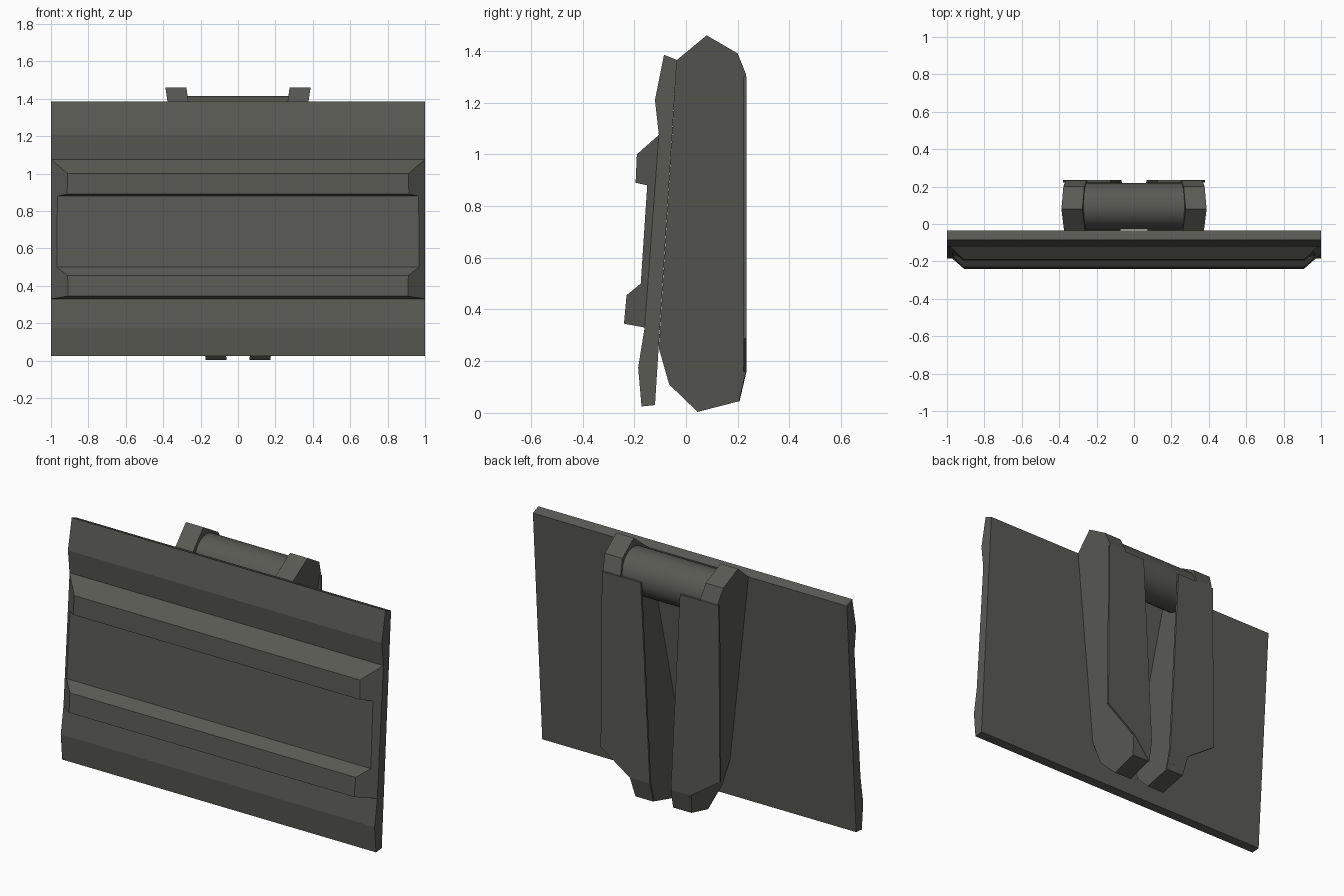
import bpy
import bmesh
import math
from mathutils import Matrix

cube = bpy.data.objects.get("Cube")
if cube:
    bpy.data.objects.remove(cube)

grey = bpy.data.materials.new("dark warm grey")
grey.use_nodes = True
grey.diffuse_color = (0.1, 0.1, 0.088, 1)
grey.node_tree.nodes["Principled BSDF"].inputs["Base Color"].default_value = grey.diffuse_color


def finish(name, bm):
    bmesh.ops.recalc_face_normals(bm, faces=bm.faces)
    mesh = bpy.data.meshes.new(name)
    bm.to_mesh(mesh)
    bm.free()
    mesh.materials.append(grey)
    obj = bpy.data.objects.new(name, mesh)
    bpy.context.collection.objects.link(obj)
    return obj


def loft(name, ring_a, ring_b):
    """Closed solid between two matching outlines."""
    bm = bmesh.new()
    a = [bm.verts.new(p) for p in ring_a]
    b = [bm.verts.new(p) for p in ring_b]
    bm.faces.new(a)
    bm.faces.new(b[::-1])
    for i in range(len(a)):
        j = (i + 1) % len(a)
        bm.faces.new((a[i], b[i], b[j], a[j]))
    return finish(name, bm)


def side_loft(name, profile, x_a, x_b):
    """Side profile (y, z) spanned between two x rules."""
    return loft(name, [(x_a(y, z), y, z) for y, z in profile],
                [(x_b(y, z), y, z) for y, z in profile])


# Leaning front panel
panel = [(-0.035, 1.365), (-0.085, 1.385), (-0.12, 1.21), (-0.105, 1.075),
         (-0.16, 0.33), (-0.185, 0.175), (-0.172, 0.025), (-0.12, 0.03)]
side_loft("front_panel", panel, lambda y, z: -1, lambda y, z: 1)


# Raised ribs and middle field, with ends that slope in as they rise
def rib_end(y, z):
    base = -0.105 - (1.075 - z) * 0.074
    return 1 - 1.13 * max(0, base - y)


ribs = [(-0.105, 1.075), (-0.19, 1.0), (-0.195, 0.89), (-0.15, 0.88),
        (-0.175, 0.5), (-0.23, 0.455), (-0.24, 0.345), (-0.16, 0.33)]
side_loft("raised_ribs", ribs, lambda y, z: -rib_end(y, z), rib_end)

# Bracket arms that converge downwards, each with a thin back flange
arm = [(-0.035, 1.365), (0.08, 1.46), (0.2, 1.39), (0.232, 1.31), (0.232, 0.16),
       (0.205, 0.045), (0.045, 0.004), (-0.065, 0.11), (-0.105, 0.25)]
flange_top = [(0.125, 0.232, 1.3), (0.372, 0.232, 1.3), (0.38, 0.232, 0.287),
              (0.195, 0.232, 0.16), (0.067, 0.232, 0.16)]
flange_tip = [(0.067, 0.232, 0.16), (0.195, 0.232, 0.16), (0.063, 0.205, 0.045)]
for side, s in (("left", 1), ("right", -1)):
    side_loft(side + "_arm", arm, lambda y, z: s * (0.06 + 0.148 * z),
              lambda y, z: s * (0.172 + 0.148 * z))
    for part, ring in (("flange", flange_top), ("flange_tip", flange_tip)):
        loft(f"{side}_{part}", [(s * x, y + 0.002, z) for x, y, z in ring],
             [(s * x, y - 0.01, z) for x, y, z in ring])

# Round crossbar between the arm tops
bm = bmesh.new()
bmesh.ops.create_cone(bm, cap_ends=True, segments=32, radius1=0.125, radius2=0.125, depth=0.58,
                      matrix=Matrix.Translation((0, 0.095, 1.29)) @ Matrix.Rotation(math.pi / 2, 4, "Y"))
bar = finish("crossbar", bm)
bpy.ops.object.select_all(action="DESELECT")
bar.select_set(True)
bpy.context.view_layer.objects.active = bar
bpy.ops.object.shade_smooth_by_angle(angle=math.radians(40))
